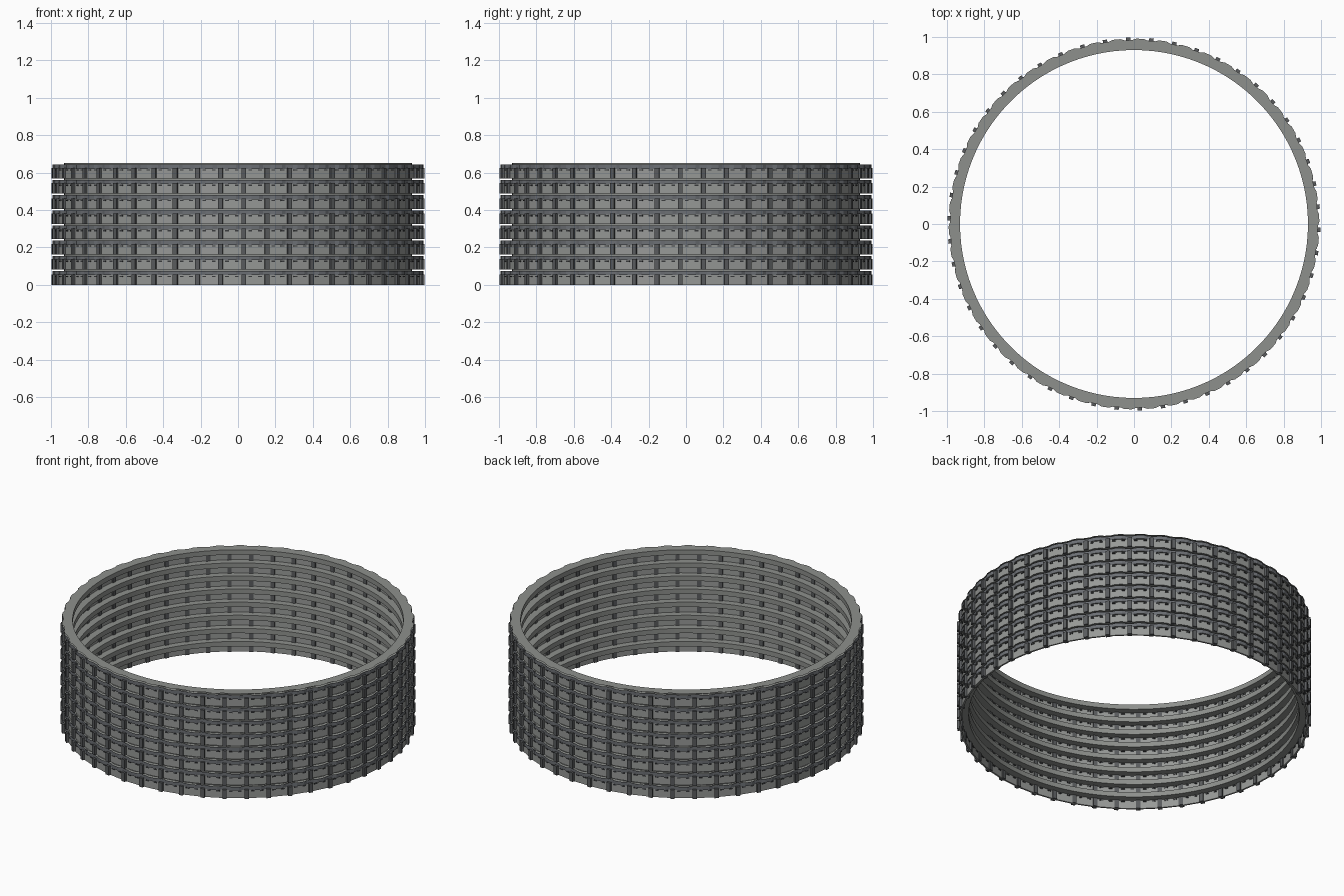
import bpy, math

if "Cube" in bpy.data.objects:
    bpy.data.objects.remove(bpy.data.objects["Cube"])

FLOORS, BAYS = 8, 50
H = 0.65 / FLOORS
STEP = 2 * math.pi / BAYS
START = math.radians(-1.8)          # angle of the first column


def material(name, rgb):
    m = bpy.data.materials.new(name)
    m.diffuse_color = (*rgb, 1)
    m.use_nodes = True
    m.node_tree.nodes["Principled BSDF"].inputs["Base Color"].default_value = m.diffuse_color
    return m


concrete = material("concrete grey", (0.27, 0.28, 0.265))
panel_mat = material("light panel grey", (0.31, 0.32, 0.31))
fascia_mat = material("blue grey", (0.15, 0.16, 0.175))
column_mat = material("dark column grey", (0.10, 0.105, 0.11))
vent_mat = material("charcoal", (0.04, 0.042, 0.045))


def add(name, verts, faces, mat):
    me = bpy.data.meshes.new(name)
    me.from_pydata(verts, [], faces)
    me.materials.append(mat)
    ob = bpy.data.objects.new(name, me)
    bpy.context.collection.objects.link(ob)
    return ob


def polar(r, a, z):
    return (r * math.cos(a), r * math.sin(a), z)


# angles and outer radii of the scalloped slab edge
OUTLINE = []
for b in range(BAYS):
    for f, r in ((-0.16, 0.983), (0.16, 0.983), (0.34, 0.991), (0.66, 0.991)):
        OUTLINE.append((START + (b + f) * STEP, r))


def strip(name, profile, mat):
    """Sweep a (radius, z) profile round the ring; radius None = scalloped edge."""
    verts, faces = [], []
    n, k = len(OUTLINE), len(profile)
    for a, edge in OUTLINE:
        verts += [polar(edge if r is None else r, a, z) for r, z in profile]
    for i in range(n):
        j = (i + 1) % n
        for p in range(k - 1):
            faces.append((i * k + p, j * k + p, j * k + p + 1, i * k + p + 1))
    return add(name, verts, faces, mat)


def blocks(name, boxes, mat):
    """Ring of boxes, each (angle, half width, inner r, outer r, z0, z1)."""
    verts, faces = [], []
    for a, w, r0, r1, z0, z1 in boxes:
        o = len(verts)
        c, s = math.cos(a), math.sin(a)
        for z in (z0, z1):
            for r, t in ((r0, -w), (r1, -w), (r1, w), (r0, w)):
                verts.append((r * c - t * s, r * s + t * c, z))
        for f in ((3, 2, 1, 0), (4, 5, 6, 7), (0, 1, 5, 4),
                  (1, 2, 6, 5), (2, 3, 7, 6), (3, 0, 4, 7)):
            faces.append(tuple(o + v for v in f))
    return add(name, verts, faces, mat)


columns, panels, vents = [], [], []
for i in range(FLOORS):
    z = i * H
    # floor slab: underside, inner edge and top, with a shadow gap outside
    strip(f"floor_slab_{i + 1}",
          [(None, z + 0.051), (0.93, z + 0.051), (0.93, z + H), (None, z + H)][::-1], concrete)
    # fascia band below the shadow gap
    strip(f"fascia_{i + 1}", [(None, z + 0.051), (None, z + H - 0.008)], fascia_mat)
    for b in range(BAYS):
        a = START + b * STEP
        m = a + STEP / 2
        columns.append((a, 0.012, 0.966, 0.997, z, z + 0.056))
        panels.append((m, 0.0615, 0.972, 0.982, z, z + 0.051))
        # small vents at the top of each panel
        for t in (-0.22, 0.2):
            vents.append((m + t * STEP, 0.010, 0.969, 0.986, z + 0.041, z + 0.048))

blocks("columns", columns, column_mat)
blocks("wall_panels", panels, panel_mat)
blocks("vents", vents, vent_mat)
